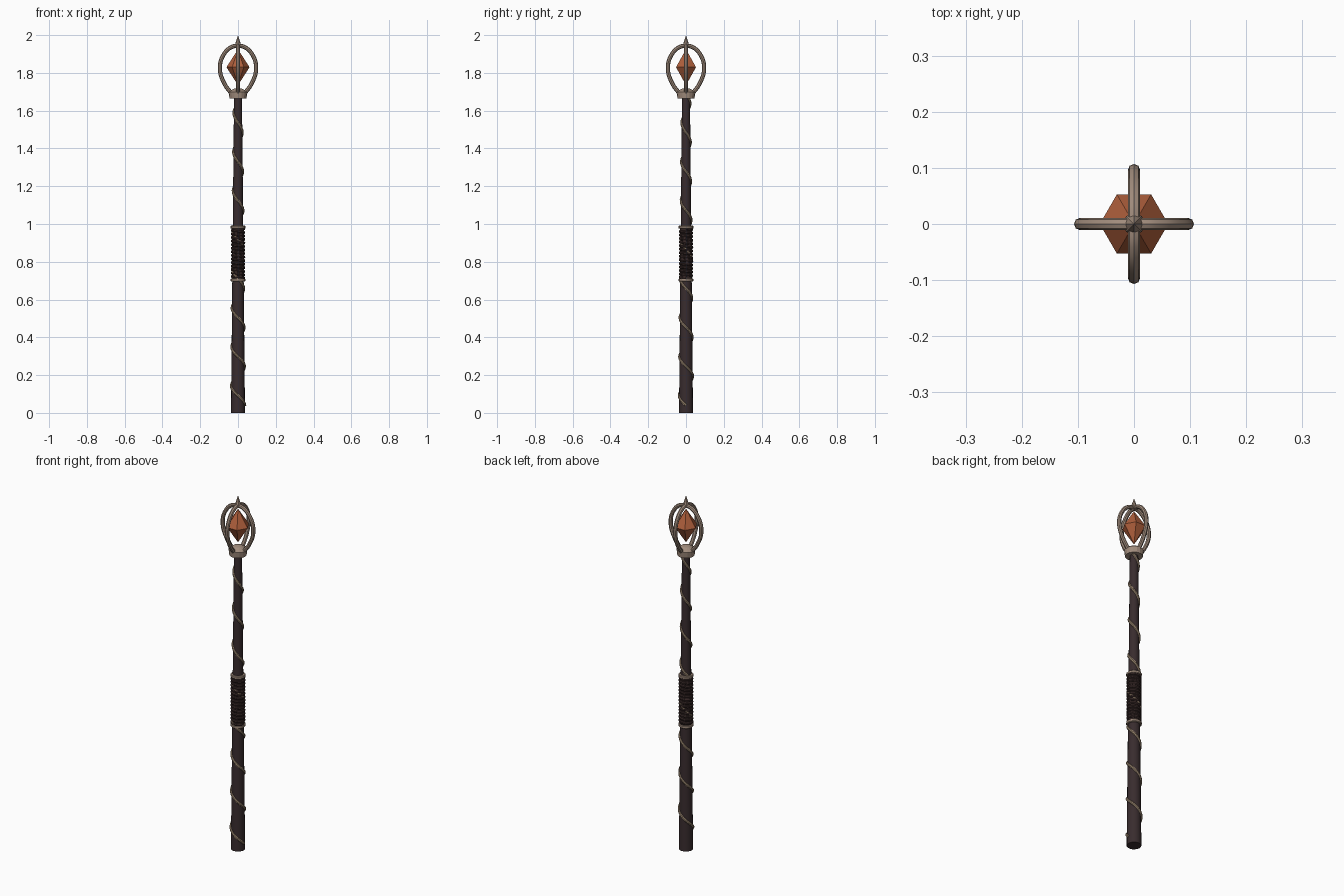
import bpy, math
from math import sin, cos, pi

if "Cube" in bpy.data.objects:
    bpy.data.objects.remove(bpy.data.objects["Cube"])


def material(name, rgb):
    m = bpy.data.materials.new(name)
    m.diffuse_color = (*rgb, 1)
    m.use_nodes = True
    m.node_tree.nodes["Principled BSDF"].inputs["Base Color"].default_value = m.diffuse_color
    return m


WOOD = material("dark wood", (0.040, 0.025, 0.027))
LEATHER = material("dark leather", (0.036, 0.020, 0.019))
METAL = material("pale bronze", (0.36, 0.265, 0.205))
VINE = material("tan vine", (0.34, 0.25, 0.17))
GEM = material("orange gem", (0.43, 0.115, 0.045))


def lathe(name, profile, sides, mat, smooth=False):
    """Closed solid of revolution from (radius, z) points."""
    verts, faces, rings = [], [], []
    for r, z in profile:
        if r == 0:
            rings.append([len(verts)] * sides)
            verts.append((0, 0, z))
        else:
            rings.append(list(range(len(verts), len(verts) + sides)))
            verts += [(r * cos(2 * pi * i / sides), r * sin(2 * pi * i / sides), z)
                      for i in range(sides)]
    for a, b in zip(rings, rings[1:]):
        for i in range(sides):
            j = (i + 1) % sides
            faces.append(tuple(dict.fromkeys((a[i], a[j], b[j], b[i]))))
    if profile[0][0]:
        faces.append(tuple(reversed(rings[0])))
    if profile[-1][0]:
        faces.append(tuple(rings[-1]))
    me = bpy.data.meshes.new(name)
    me.from_pydata(verts, [], faces)
    me.materials.append(mat)
    ob = bpy.data.objects.new(name, me)
    bpy.context.collection.objects.link(ob)
    if smooth:
        finish(ob)
    return ob


def finish(ob):
    bpy.ops.object.select_all(action='DESELECT')
    ob.select_set(True)
    bpy.context.view_layer.objects.active = ob
    if ob.type == 'CURVE':
        bpy.ops.object.convert(target='MESH')
    bpy.ops.object.shade_smooth_by_angle(angle=math.radians(40))


def tube(name, points, radius, mat, bezier=False):
    cu = bpy.data.curves.new(name, 'CURVE')
    cu.dimensions = '3D'
    cu.bevel_depth = radius
    cu.bevel_resolution = 2
    cu.use_fill_caps = True
    cu.resolution_u = 6
    sp = cu.splines.new('BEZIER' if bezier else 'POLY')
    if bezier:
        sp.bezier_points.add(len(points) - 1)
        for bp, p in zip(sp.bezier_points, points):
            bp.co = p
            bp.handle_left_type = bp.handle_right_type = 'AUTO'
    else:
        sp.points.add(len(points) - 1)
        for q, p in zip(sp.points, points):
            q.co = (*p, 1)
    cu.materials.append(mat)
    ob = bpy.data.objects.new(name, cu)
    bpy.context.collection.objects.link(ob)
    finish(ob)


def helix(z0, z1, turns, radius_at, steps):
    """Points winding clockwise on the way up, starting at +x."""
    pts = []
    n = int(turns * steps)
    for i in range(n + 1):
        t = i / n
        z = z0 + (z1 - z0) * t
        a = -2 * pi * turns * t
        pts.append((radius_at(z) * cos(a), radius_at(z) * sin(a), z))
    return pts


def shaft_r(z):
    return 0.037 - 0.0095 * z


# Tapered shaft and the vine spiralling up it
lathe("shaft", [(shaft_r(0), 0), (shaft_r(1.68), 1.68)], 16, WOOD, True)
tube("spiral_vine", helix(0.04, 1.67, 7.9, shaft_r, 24), 0.0075, VINE)

# Wrapped grip with a metal ring at each end
lathe("grip_core", [(0.033, 0.70), (0.033, 0.985)], 16, LEATHER, True)
tube("grip_wrap", helix(0.712, 0.975, 14, lambda z: 0.030, 20), 0.0085, LEATHER)
for name, z in (("grip_ring_lower", 0.703), ("grip_ring_upper", 0.983)):
    lathe(name, [(0.036, z - 0.008), (0.039, z - 0.005), (0.039, z + 0.005),
                 (0.036, z + 0.008)], 16, METAL, True)

# Collar with a low dome under the gem
lathe("collar", [(0.045, 1.665), (0.049, 1.698), (0.040, 1.705),
                 (0.022, 1.716), (0, 1.72)], 16, METAL)

# Four curved cage prongs
ARC = [(0.036, 1.692), (0.073, 1.745), (0.096, 1.825), (0.075, 1.898),
       (0.036, 1.936), (0.0, 1.945)]
for k in range(4):
    a = k * pi / 2
    tube(f"cage_prong_{k + 1}", [(r * cos(a), r * sin(a), z) for r, z in ARC],
         0.011, METAL, True)

# Pointed finial and six-sided gem
lathe("finial", [(0.020, 1.937), (0, 2.0)], 8, METAL)
lathe("gem", [(0, 1.735), (0.061, 1.83), (0, 1.925)], 6, GEM)
